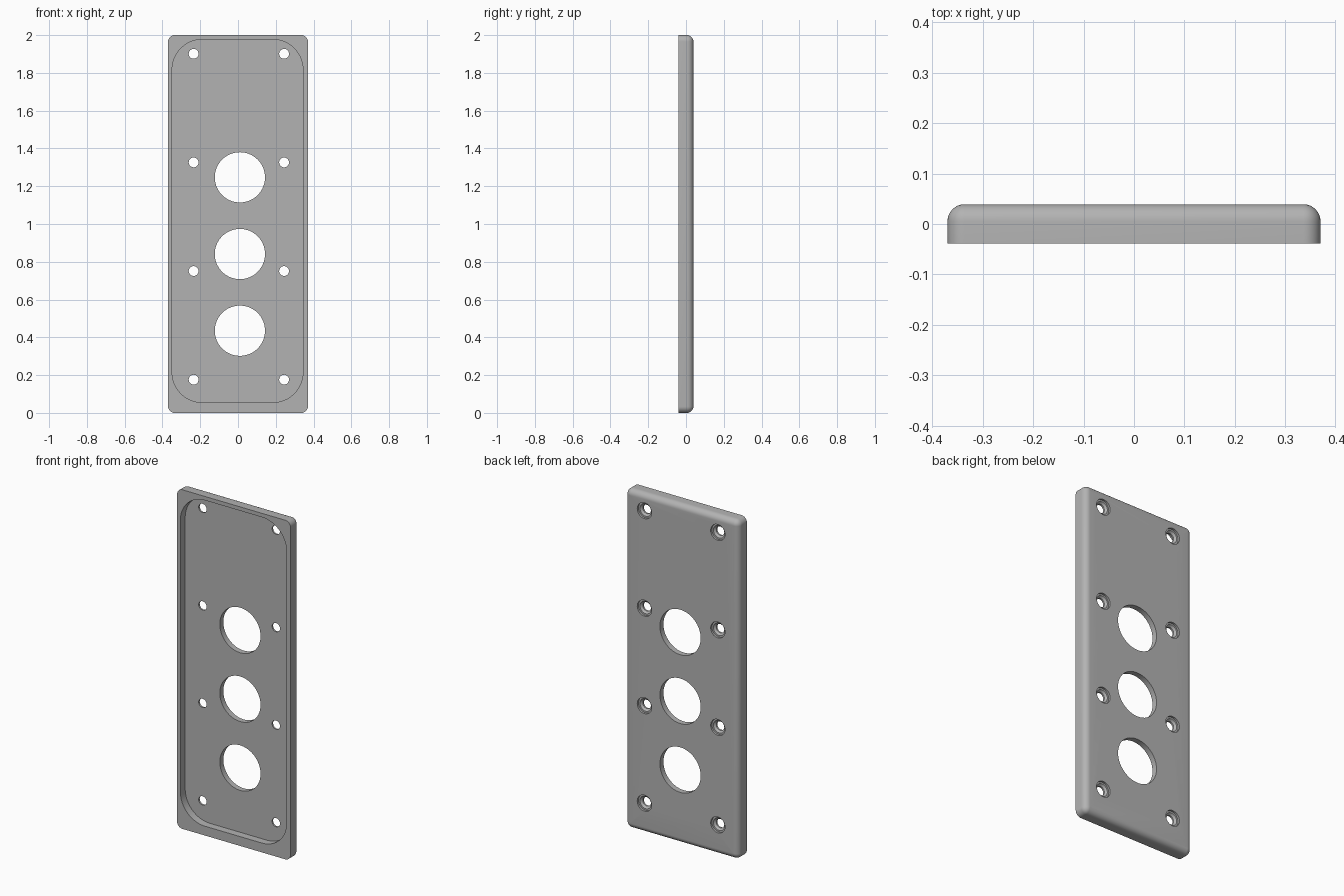
import bpy, bmesh, math

cube = bpy.data.objects.get("Cube")
if cube:
    bpy.data.objects.remove(cube, do_unlink=True)

grey = bpy.data.materials.new("satin grey")
grey.use_nodes = True
colour = (0.45, 0.45, 0.45, 1)
grey.diffuse_color = colour
grey.node_tree.nodes["Principled BSDF"].inputs["Base Color"].default_value = colour


def rounded_outline(x0, x1, z0, z1, r, steps):
    """Rounded rectangle in the xz plane."""
    corners = [(x1 - r, z1 - r), (x0 + r, z1 - r), (x0 + r, z0 + r), (x1 - r, z0 + r)]
    pts = []
    for i, (cx, cz) in enumerate(corners):
        for s in range(steps + 1):
            a = math.pi / 2 * (i + s / steps)
            pts.append((cx + r * math.cos(a), cz + r * math.sin(a)))
    return pts


def circle(cx, cz, r, count=48):
    return [(cx + r * math.cos(math.tau * i / count),
             cz + r * math.sin(math.tau * i / count)) for i in range(count)]


def loft(name, sections):
    """Closed solid through (y, outline) sections, capped at both ends."""
    bm = bmesh.new()
    rings = [[bm.verts.new((x, y, z)) for x, z in pts] for y, pts in sections]
    n = len(rings[0])
    for a, b in zip(rings, rings[1:]):
        for i in range(n):
            j = (i + 1) % n
            bm.faces.new((a[i], a[j], b[j], b[i]))
    bm.faces.new(rings[0])
    bm.faces.new(rings[-1])
    bmesh.ops.recalc_face_normals(bm, faces=bm.faces)
    mesh = bpy.data.meshes.new(name)
    bm.to_mesh(mesh)
    bm.free()
    mesh.materials.append(grey)
    ob = bpy.data.objects.new(name, mesh)
    bpy.context.collection.objects.link(ob)
    return ob


def cut(target, cutter):
    cutter.hide_render = True
    mod = target.modifiers.new("cut", "BOOLEAN")
    mod.operation = "DIFFERENCE"
    mod.solver = "EXACT"
    mod.object = cutter
    bpy.context.view_layer.objects.active = target
    bpy.ops.object.modifier_apply(modifier=mod.name)
    bpy.data.objects.remove(cutter, do_unlink=True)


# Plate with rounded corners and a fillet round the back edge
FRONT, BACK, HALF, FILLET, STEPS = -0.039, 0.039, 0.37, 0.034, 8
sections = [(FRONT, rounded_outline(-HALF, HALF, 0, 2, FILLET, STEPS))]
for s in range(STEPS + 1):
    a = math.pi / 2 * s / STEPS
    inset = FILLET * (1 - math.cos(a)) * 0.98
    sections.append((BACK - FILLET * (1 - math.sin(a)),
                     rounded_outline(-HALF + inset, HALF - inset, inset, 2 - inset,
                                     FILLET - inset, STEPS)))
plate = loft("mounting_plate", sections)

# Shallow front recess
pocket = rounded_outline(-0.349, 0.344, 0.055, 1.977, 0.16, 12)
cut(plate, loft("recess_cutter", [(-0.1, pocket), (0.006, pocket)]))

# Three large openings
for z in (0.435, 0.841, 1.247):
    hole = circle(0.01, z, 0.133, 64)
    cut(plate, loft("opening_cutter", [(-0.1, hole), (0.1, hole)]))

# Stepped and countersunk screw holes, open to the back
SCREW = [(-0.1, 0.026), (0.016, 0.026), (0.027, 0.037), (0.027, 0.047), (0.1, 0.047)]
for x in (-0.235, 0.244):
    for z in (0.176, 0.751, 1.326, 1.901):
        cut(plate, loft("screw_cutter", [(y, circle(x, z, r, 32)) for y, r in SCREW]))

bpy.ops.object.select_all(action="DESELECT")
plate.select_set(True)
bpy.context.view_layer.objects.active = plate
bpy.ops.object.shade_smooth_by_angle(angle=math.radians(30))
